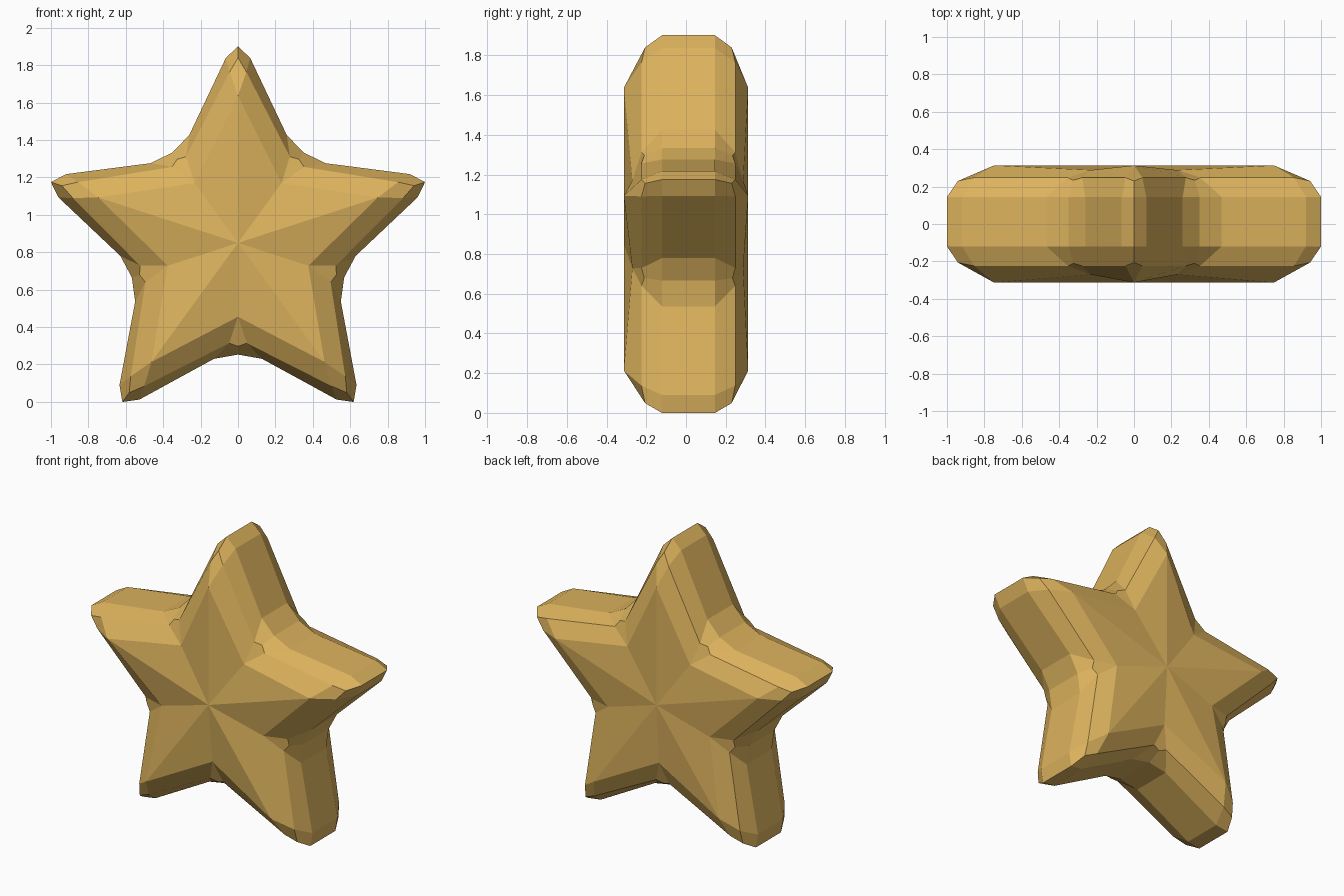
import bpy
import bmesh
from math import sin, cos, radians

cube = bpy.data.objects.get("Cube")
if cube:
    bpy.data.objects.remove(cube)

ARMS = 5
CENTRE_Z = 0.85


def gold_material():
    colour = (0.72, 0.45, 0.11, 1)
    mat = bpy.data.materials.new("warm gold")
    mat.diffuse_color = colour
    mat.use_nodes = True
    bsdf = mat.node_tree.nodes["Principled BSDF"]
    bsdf.inputs["Base Color"].default_value = colour
    bsdf.inputs["Roughness"].default_value = 0.6
    return mat


def star_ring(bm, tip, shoulder, notch, valley):
    """Ring of six points per arm; each point is (degrees off axis, radius, y)."""
    mirrored = [(-a, r, y) for a, r, y in (notch, shoulder)]
    ring = []
    for arm in range(ARMS):
        for a, r, y in mirrored + [tip, shoulder, notch, valley]:
            t = radians(a + arm * 360 / ARMS)
            ring.append(bm.verts.new((r * sin(t), y, CENTRE_Z + r * cos(t))))
    return ring


def bridge(bm, ring_a, ring_b):
    n = len(ring_a)
    for i in range(n):
        j = (i + 1) % n
        bm.faces.new((ring_a[i], ring_a[j], ring_b[j], ring_b[i]))


def star_cap(bm, ring, peak_y, valley_y):
    """Faceted star face: flat ridges to the arm tips, sunken valleys between."""
    centre = bm.verts.new((0, peak_y, CENTRE_Z))
    peaks, dips = [], []
    for arm in range(ARMS):
        t = radians(arm * 360 / ARMS)
        v = radians((arm + 0.5) * 360 / ARMS)
        peaks.append(bm.verts.new((0.787 * sin(t), peak_y, CENTRE_Z + 0.787 * cos(t))))
        dips.append(bm.verts.new((0.395 * sin(v), valley_y, CENTRE_Z + 0.395 * cos(v))))
    for arm in range(ARMS):
        k = arm * 6
        notch_l, should_l, tip, should_r, notch_r, valley = ring[k:k + 6]
        next_notch = ring[(k + 6) % len(ring)]
        peak, dip, last_dip = peaks[arm], dips[arm], dips[arm - 1]
        for face in (
            (centre, last_dip, peak), (centre, peak, dip),
            (peak, should_l, tip, should_r),
            (last_dip, notch_l, should_l, peak), (peak, should_r, notch_r, dip),
            (dip, notch_r, valley, next_notch),
        ):
            bm.faces.new(face)


# Star body: rim band, rounded shoulders and a faceted cap on each side
bm = bmesh.new()


def rim(y):
    return star_ring(bm, (0, 1.0515, y), (3.8, 0.99, y), (24.3, 0.633, y), (36, 0.597, y))


def bevel_ring(offset, side):
    return star_ring(bm, (0, 0.99, side * 0.218 + offset), (2.8, 0.915, side * 0.236 + offset),
                     (31, 0.538, side * 0.236 + offset), (36, 0.553, side * 0.222 + offset))


front_rim, back_rim = rim(-0.12), rim(0.145)
front_bevel, back_bevel = bevel_ring(0.012, -1), bevel_ring(0.012, 1)
bridge(bm, front_bevel, front_rim)
bridge(bm, front_rim, back_rim)
bridge(bm, back_rim, back_bevel)
star_cap(bm, front_bevel, -0.313, -0.27)
star_cap(bm, back_bevel, 0.313, 0.288)
bmesh.ops.recalc_face_normals(bm, faces=bm.faces)

mesh = bpy.data.meshes.new("star")
bm.to_mesh(mesh)
bm.free()
mesh.materials.append(gold_material())
star = bpy.data.objects.new("star", mesh)
bpy.context.scene.collection.objects.link(star)
